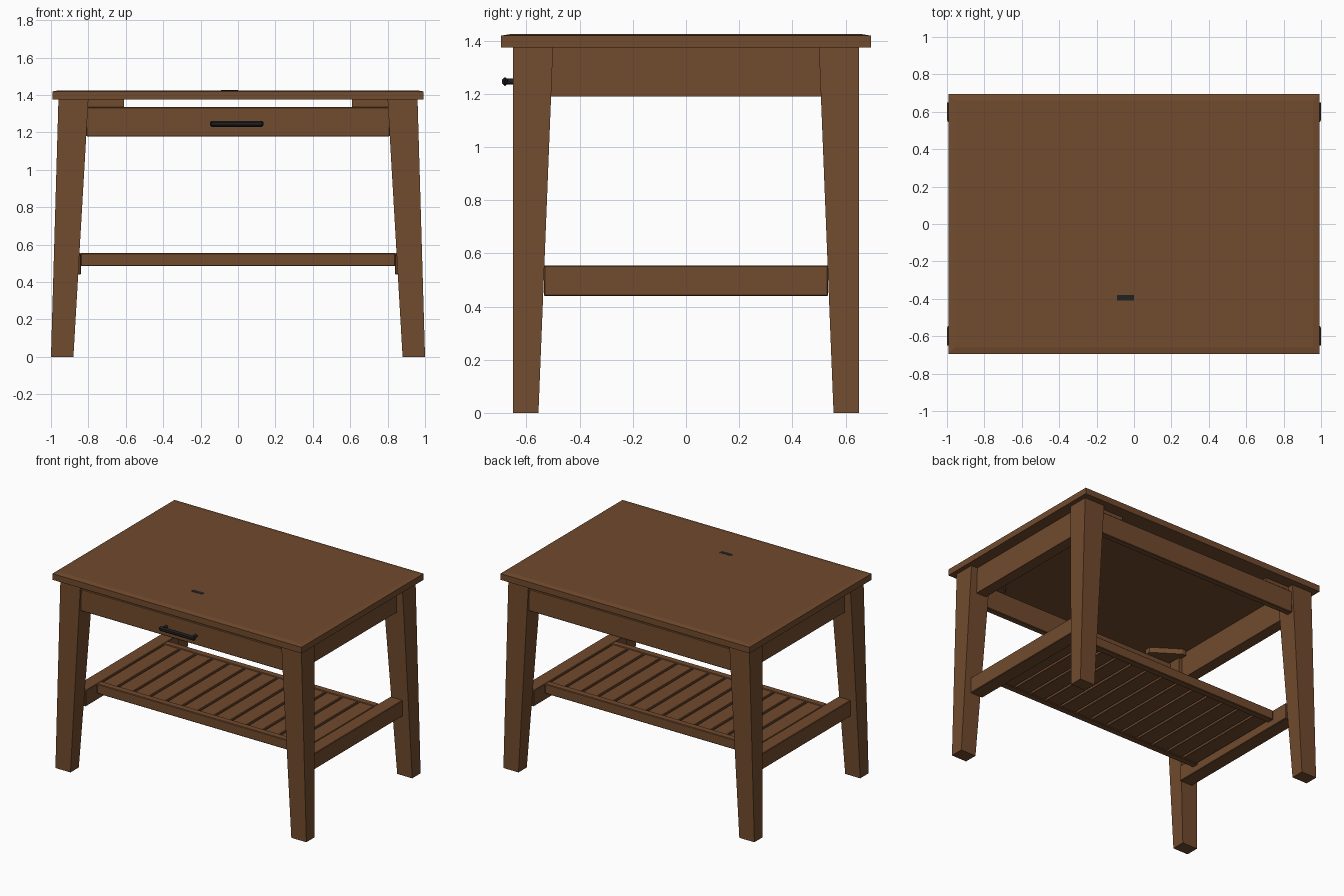
import bpy
import bmesh
from mathutils import Matrix

cube = bpy.data.objects.get("Cube")
if cube:
    bpy.data.objects.remove(cube, do_unlink=True)


def make_material(name, color, roughness):
    mat = bpy.data.materials.new(name)
    mat.use_nodes = True
    mat.diffuse_color = color
    node = mat.node_tree.nodes["Principled BSDF"]
    node.inputs["Base Color"].default_value = color
    node.inputs["Roughness"].default_value = roughness
    return mat


wood = make_material("brown wood", (0.165, 0.07, 0.027, 1), 0.6)
metal = make_material("black metal", (0.015, 0.015, 0.017, 1), 0.4)


def finish(bm, name, mat):
    bmesh.ops.recalc_face_normals(bm, faces=bm.faces)
    mesh = bpy.data.meshes.new(name)
    bm.to_mesh(mesh)
    bm.free()
    mesh.materials.append(mat)
    obj = bpy.data.objects.new(name, mesh)
    bpy.context.collection.objects.link(obj)
    return obj


def box(name, x, y, z, mat=wood, bevel=0.004):
    """Box from three (min, max) ranges, with slightly eased edges."""
    bm = bmesh.new()
    bmesh.ops.create_cube(bm, size=1)
    for v in bm.verts:
        v.co = [lo + (c + 0.5) * (hi - lo) for c, (lo, hi) in zip(v.co, (x, y, z))]
    obj = finish(bm, name, mat)
    if bevel:
        mod = obj.modifiers.new("eased edges", "BEVEL")
        mod.width = bevel
        mod.segments = 1
    return obj


def mirrored(lo, hi, side):
    return tuple(sorted((lo * side, hi * side)))


# Table top: a slab with a slim border sloping away from the centre panel
bm = bmesh.new()
bmesh.ops.create_cube(bm, size=1)
for v in bm.verts:
    v.co = (v.co.x * 1.985, v.co.y * 1.39, 1.375 if v.co.z < 0 else 1.419)
bm.faces.ensure_lookup_table()
top_face = max(bm.faces, key=lambda f: f.calc_center_median().z)
bmesh.ops.inset_region(bm, faces=[top_face], thickness=0.05)
for v in top_face.verts:
    v.co.z = 1.425
finish(bm, "table_top", wood)

# Four tapered, splayed legs, with a diagonal brace at each corner
for sx, side in ((-1, "right"), (1, "left")):
    for sy, end in ((-1, "front"), (1, "back")):
        bm = bmesh.new()
        bmesh.ops.create_cube(bm, size=1)
        for v in bm.verts:
            outer_x, inner_x, inner_y, z = (
                (0.96, 0.80, 0.50, 1.376) if v.co.z > 0 else (1.0, 0.88, 0.555, 0))
            v.co = (sx * (outer_x if v.co.x * sx > 0 else inner_x),
                    sy * (0.65 if v.co.y * sy > 0 else inner_y), z)
        finish(bm, f"{end}_{side}_leg", wood)

        bm = bmesh.new()
        outline = [(0.61, 0.61), (0.61, 0.57), (0.79, 0.45), (0.82, 0.45), (0.82, 0.61)]
        face = bm.faces.new([bm.verts.new((sx * x, sy * y, 1.337)) for x, y in outline])
        ext = bmesh.ops.extrude_face_region(bm, geom=[face])
        for v in ext["geom"]:
            if isinstance(v, bmesh.types.BMVert):
                v.co.z = 1.376
        finish(bm, f"{end}_{side}_corner_brace", wood)

    # Side apron and lower side rail
    box(f"{side}_apron", mirrored(0.83, 0.91, sx), (-0.51, 0.51), (1.19, 1.376), bevel=0)
    box(f"{side}_lower_rail", mirrored(0.84, 0.94, sx), (-0.535, 0.535), (0.44, 0.555))

# Drawer front and back apron, leaving a gap under the top
box("drawer_front", (-0.81, 0.81), (-0.635, -0.59), (1.177, 1.335))
box("back_apron", (-0.81, 0.81), (0.59, 0.635), (1.177, 1.335))

# Slatted shelf between the two lower rails
for sy, end in ((-1, "front"), (1, "back")):
    box(f"{end}_shelf_rail", (-0.842, 0.842), mirrored(0.355, 0.405, sy), (0.485, 0.555))
slats = 13
pitch = 1.68 / slats
for i in range(slats):
    x = -0.84 + i * pitch
    box(f"shelf_slat_{i + 1}", (x + 0.008, x + pitch - 0.008), (-0.36, 0.36),
        (0.49, 0.55), bevel=0.003)

# Drawer pull: rounded bar on two posts
box("pull_bar", (-0.15, 0.137), (-0.692, -0.67), (1.23, 1.262), metal, 0.009)
for x, side in ((-0.125, "right"), (0.112, "left")):
    bm = bmesh.new()
    bmesh.ops.create_cone(bm, cap_ends=True, segments=12, radius1=0.011, radius2=0.011,
                          depth=0.1,
                          matrix=Matrix.Translation((x, -0.63, 1.246))
                          @ Matrix.Rotation(1.5708, 4, "X"))
    finish(bm, f"{side}_pull_post", metal)

# Small dark inlay flush with the top
box("top_inlay", (-0.09, 0.0), (-0.41, -0.38), (1.42, 1.4258), metal, 0)
